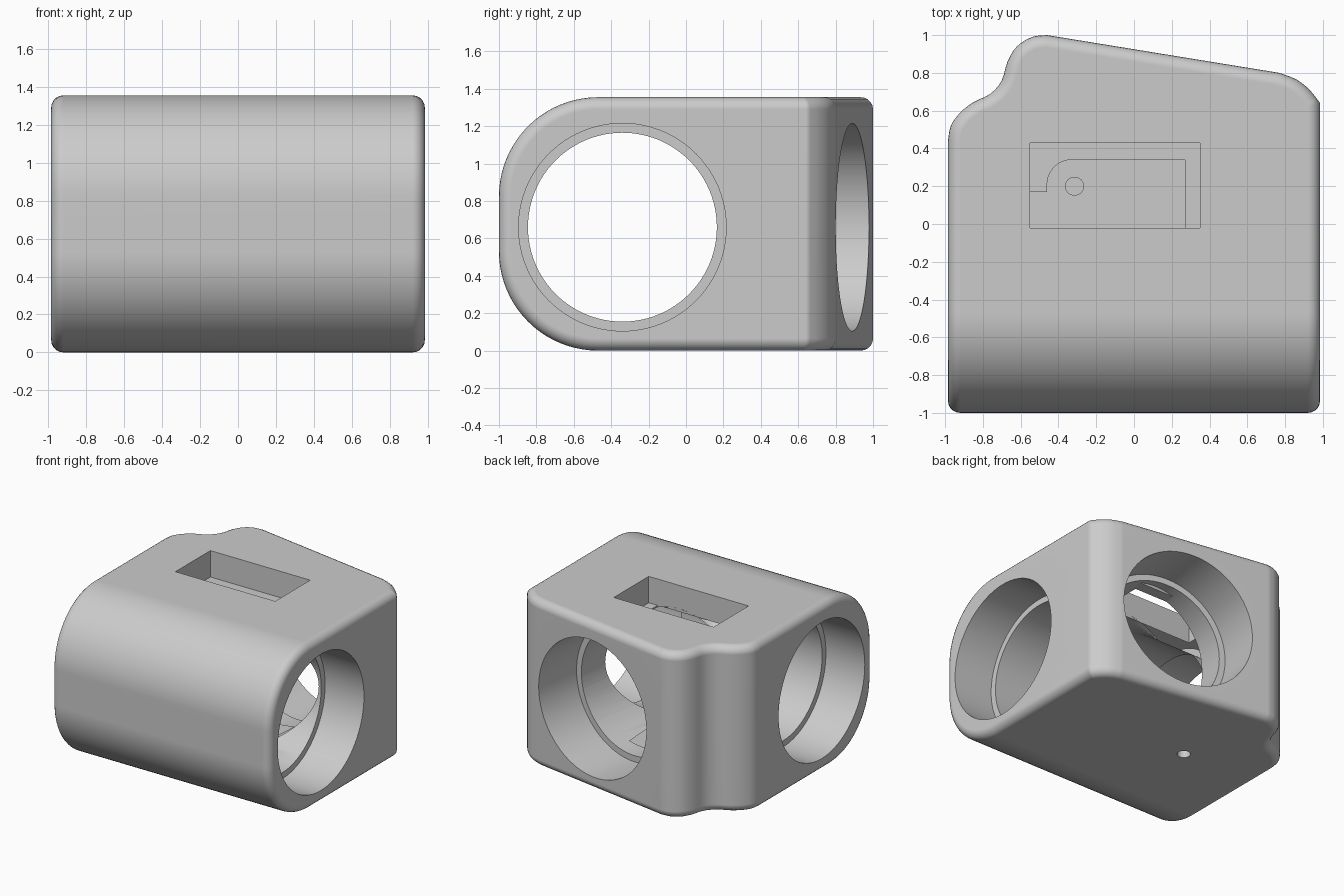
import bpy
import bmesh
from math import pi, radians, sin, cos
from mathutils import Matrix, Vector

old = bpy.data.objects.get("Cube")
if old:
    bpy.data.objects.remove(old, do_unlink=True)

HEIGHT, HALF_X = 1.355, 0.985
BORE_Z, BORE_Y = 0.66, -0.34
SEAT_R, BORE_R = 0.555, 0.505

grey = bpy.data.materials.new("plain_grey")
grey.use_nodes = True
grey.diffuse_color = (0.6, 0.6, 0.6, 1)
grey.node_tree.nodes["Principled BSDF"].inputs["Base Color"].default_value = (0.6, 0.6, 0.6, 1)


def make_object(name, bm):
    bmesh.ops.recalc_face_normals(bm, faces=bm.faces)
    mesh = bpy.data.meshes.new(name)
    bm.to_mesh(mesh)
    bm.free()
    mesh.materials.append(grey)
    obj = bpy.data.objects.new(name, mesh)
    bpy.context.collection.objects.link(obj)
    return obj


def prism(outline, z0, z1):
    bm = bmesh.new()
    face = bm.faces.new([bm.verts.new((x, y, z0)) for x, y in outline])
    side = bmesh.ops.extrude_face_region(bm, geom=[face])["geom"]
    verts = [v for v in side if isinstance(v, bmesh.types.BMVert)]
    bmesh.ops.translate(bm, verts=verts, vec=(0, 0, z1 - z0))
    bmesh.ops.recalc_face_normals(bm, faces=bm.faces)
    return bm


def cylinder(start, end, radius, sides=96):
    start, end = Vector(start), Vector(end)
    axis = end - start
    place = Matrix.Translation((start + end) / 2) @ axis.to_track_quat("Z", "Y").to_matrix().to_4x4()
    bm = bmesh.new()
    bmesh.ops.create_cone(bm, cap_ends=True, segments=sides, radius1=radius,
                          radius2=radius, depth=axis.length, matrix=place)
    return bm


def curve(points, steps=5):
    """Smooth path through the points."""
    pts = [Vector(p) for p in points]
    pts = [2 * pts[0] - pts[1]] + pts + [2 * pts[-1] - pts[-2]]
    path = []
    for a, b, c, d in zip(pts, pts[1:], pts[2:], pts[3:]):
        for i in range(steps):
            t = i / steps
            path.append(0.5 * (2 * b + (c - a) * t + (2 * a - 5 * b + 4 * c - d) * t * t
                               + (3 * b - a - 3 * c + d) * t ** 3))
    return path + [pts[-2]]


# Block footprint: straight front, slanted back, wavy back corner
right_corner = curve([(HALF_X, 0.64), (0.93, 0.71), (0.86, 0.765), (0.77, 0.80)], 3)
wavy_corner = curve([(-0.46, 1.0), (-0.54, 0.99), (-0.62, 0.94), (-0.67, 0.86),
                     (-0.70, 0.76), (-0.76, 0.69), (-0.85, 0.645),
                     (-0.92, 0.59), (-0.97, 0.52), (-HALF_X, 0.44)], 3)
footprint = [(-HALF_X, -1), (HALF_X, -1)] + right_corner + wavy_corner
bm = prism(footprint, 0, HEIGHT)

# Large rounding of the front top and bottom edges
front = [e for e in bm.edges if all(v.co.y < -0.99 for v in e.verts)
         and abs(e.verts[0].co.z - e.verts[1].co.z) < 0.01]
bmesh.ops.bevel(bm, geom=front, offset=0.53, offset_type="OFFSET", segments=20,
                profile=0.5, affect="EDGES", clamp_overlap=False)

# Small rounding of every remaining sharp edge
bm.normal_update()
sharp = [e for e in bm.edges if e.calc_face_angle(0) > radians(60)]
bmesh.ops.bevel(bm, geom=sharp, offset=0.065, offset_type="OFFSET", segments=5,
                profile=0.5, affect="EDGES", clamp_overlap=False)
body = make_object("housing_block", bm)

cutters = []


def cutter(name, bm):
    obj = make_object(name, bm)
    obj.hide_render = True
    cutters.append(obj)


# Cross bore with a wider seat at each end
cutter("cross_bore", cylinder((-1.2, BORE_Y, BORE_Z), (1.2, BORE_Y, BORE_Z), BORE_R))
for s in (-1, 1):
    cutter("cross_seat", cylinder((s * 0.635, BORE_Y, BORE_Z), (s * 1.2, BORE_Y, BORE_Z), SEAT_R))

# Back bore, square to the slanted back face
mouth = Vector((0.22, 0.89, BORE_Z))
inward = Vector((-0.162, -0.987, 0)).normalized()
cutter("back_bore", cylinder(mouth - inward * 0.3, mouth + inward * 1.24, BORE_R))
cutter("back_seat", cylinder(mouth - inward * 0.3, mouth + inward * 0.4, SEAT_R))

# Top slot, stepped pocket below it, and floor hole
slot = [(-0.55, -0.02), (0.35, -0.02), (0.35, 0.43), (-0.55, 0.43)]
cutter("top_slot", prism(slot, 1.14, 1.6))
arc = [(-0.33 + 0.13 * cos(a), 0.21 + 0.13 * sin(a))
       for a in (pi / 2 + i * pi / 20 for i in range(11))]
pocket = [(-0.55, -0.02), (0.27, -0.02), (0.27, 0.34)] + arc + [(-0.46, 0.17), (-0.55, 0.17)]
cutter("pocket", prism(pocket, 0.15, 1.25))
cutter("floor_hole", cylinder((-0.315, 0.2, -0.2), (-0.315, 0.2, 0.5), 0.05, 32))

# Cut the block and drop the cutters
bpy.ops.object.select_all(action="DESELECT")
bpy.context.view_layer.objects.active = body
body.select_set(True)
for tool in cutters:
    mod = body.modifiers.new("cut", "BOOLEAN")
    mod.operation = "DIFFERENCE"
    mod.solver = "EXACT"
    mod.object = tool
    bpy.ops.object.modifier_apply(modifier=mod.name)
    bpy.data.objects.remove(tool, do_unlink=True)

# Smooth shading with crisp bore rims
bpy.ops.object.shade_smooth_by_angle(angle=radians(40))
weighted = body.modifiers.new("even_shading", "WEIGHTED_NORMAL")
weighted.keep_sharp = True
